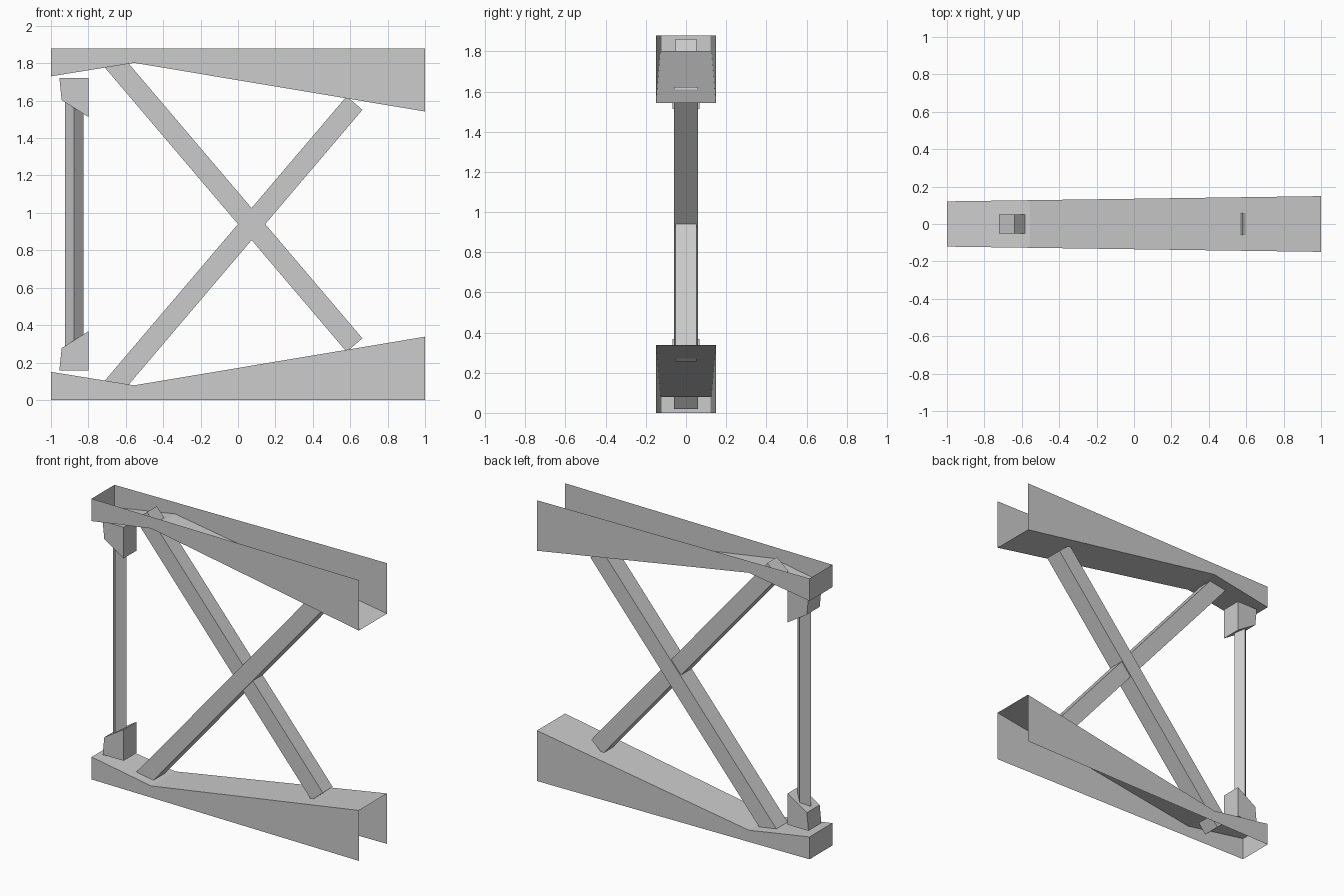
import bpy, bmesh, math
from mathutils import Vector

HEIGHT = 1.88

cube = bpy.data.objects.get("Cube")
if cube:
    bpy.data.objects.remove(cube, do_unlink=True)

grey = bpy.data.materials.new("plain grey")
grey.use_nodes = True
grey.diffuse_color = (0.6, 0.6, 0.6, 1)
grey.node_tree.nodes["Principled BSDF"].inputs["Base Color"].default_value = (0.6, 0.6, 0.6, 1)


def finish(name, bm):
    bmesh.ops.recalc_face_normals(bm, faces=bm.faces)
    mesh = bpy.data.meshes.new(name)
    bm.to_mesh(mesh)
    bm.free()
    mesh.materials.append(grey)
    obj = bpy.data.objects.new(name, mesh)
    bpy.context.collection.objects.link(obj)
    return obj


def flip(points):
    """Mirror a side profile from the bottom to the top."""
    return [(x, HEIGHT - z) for x, z in points]


def prism(name, profile, half_y):
    """Extrude an x-z profile evenly to both sides of y = 0."""
    bm = bmesh.new()
    face = bm.faces.new([bm.verts.new((x, -half_y, z)) for x, z in profile])
    out = bmesh.ops.extrude_face_region(bm, geom=[face])
    moved = [v for v in out["geom"] if isinstance(v, bmesh.types.BMVert)]
    bmesh.ops.translate(bm, verts=moved, vec=(0, 2 * half_y, 0))
    return finish(name, bm)


def channel(name, web, outer_z):
    """Thin sheet channel: inner web, two side walls and a closed narrow end."""
    bm = bmesh.new()
    outline = [(web[0][0], outer_z)] + web + [(web[-1][0], outer_z)]
    sides = []
    for s in (-1, 1):
        ring = [bm.verts.new((x, s * (0.135 + 0.014 * x), z)) for x, z in outline]
        bm.faces.new(ring)
        sides.append(ring)
    a, b = sides
    for i in range(len(web)):
        bm.faces.new((a[i], a[i + 1], b[i + 1], b[i]))
    return finish(name, bm)


def brace(name, start, end, width, half_y):
    """Straight diagonal bar with square-cut ends."""
    p, q = Vector(start), Vector(end)
    d = (q - p).normalized()
    n = Vector((-d.y, d.x)) * width / 2
    return prism(name, [tuple(v) for v in (p - n, q - n, q + n, p + n)], half_y)


# Lower and upper channel beams
web = [(-1, 0.15), (-0.555, 0.078), (1, 0.338)]
channel("lower_beam", web, 0)
channel("upper_beam", flip(web), HEIGHT)

# Crossing diagonal braces
path = [(-0.68, 0.055), (0.623, 1.587)]
brace("rising_brace", *path, 0.111, 0.06)
brace("falling_brace", *flip(path), 0.111, 0.052)

# Post brackets
bracket = [(-0.955, 0.158), (-0.80, 0.158), (-0.80, 0.367), (-0.943, 0.277)]
prism("lower_bracket", bracket, 0.068)
prism("upper_bracket", flip(bracket), 0.068)

# Square post turned on its corner
bm = bmesh.new()
bmesh.ops.create_cone(bm, cap_ends=True, segments=4, radius1=0.049, radius2=0.049, depth=1.4)
post = finish("post", bm)
post.location = (-0.876, 0, HEIGHT / 2)
# Put a corner towards the front
first = post.data.vertices[0].co
post.rotation_euler.z = -math.atan2(first.y, first.x)
